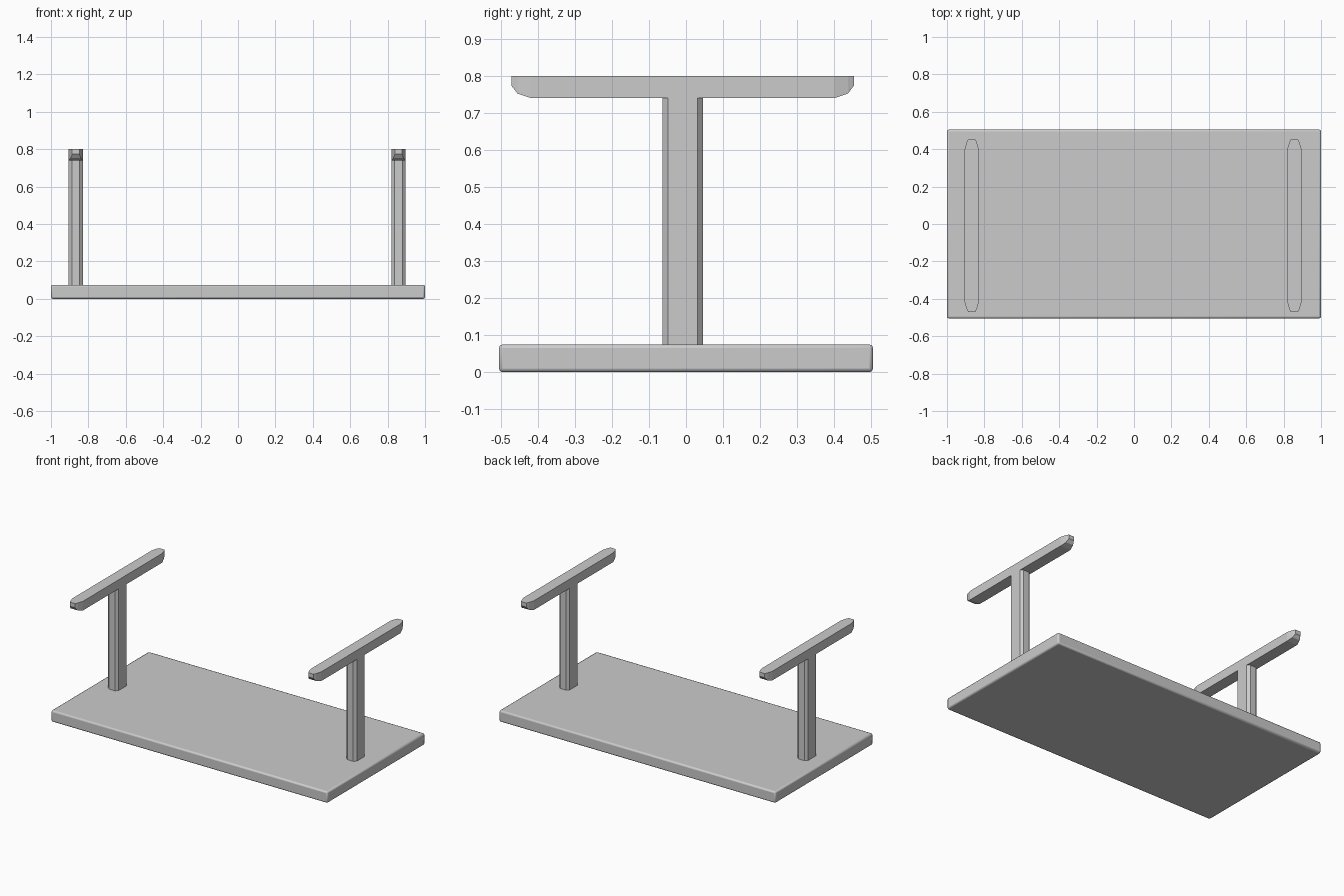
import bpy, bmesh

if "Cube" in bpy.data.objects:
    bpy.data.objects.remove(bpy.data.objects["Cube"])


def loft(name, sections):
    """Closed solid through a list of equal-length point loops."""
    bm = bmesh.new()
    rings = [[bm.verts.new(p) for p in s] for s in sections]
    n = len(rings[0])
    for a, b in zip(rings, rings[1:]):
        for i in range(n):
            j = (i + 1) % n
            bm.faces.new((a[i], a[j], b[j], b[i]))
    bm.faces.new(rings[0])
    bm.faces.new(rings[-1])
    bmesh.ops.recalc_face_normals(bm, faces=bm.faces)
    mesh = bpy.data.meshes.new(name)
    bm.to_mesh(mesh)
    bm.free()
    obj = bpy.data.objects.new(name, mesh)
    bpy.context.collection.objects.link(obj)
    return obj


# Tabletop lying upside down on the ground
bpy.ops.mesh.primitive_cube_add(size=1, location=(0, 0, 0.0375))
top = bpy.context.object
top.name = "tabletop"
top.scale = (2.0, 1.01, 0.075)
bpy.ops.object.transform_apply(location=False, rotation=False, scale=True)
bev = top.modifiers.new("soft_edges", "BEVEL")
bev.width = 0.01
bev.segments = 2
bpy.ops.object.shade_smooth_by_angle()

HALF = 0.0375       # half thickness of post and foot
Y_MID = -0.009      # legs sit slightly off centre

# Post cross-section: rectangle with chamfered front and back
post_profile = [(-HALF, -0.04), (-0.021, -0.055), (0.021, -0.055), (HALF, -0.04),
                (HALF, 0.04), (0.021, 0.055), (-0.021, 0.055), (-HALF, 0.04)]

# Foot stations from tip inwards: (distance, half width, underside height)
tip = [(0.462, 0.019, 0.773), (0.446, 0.027, 0.752), (0.41, HALF, 0.74)]
stations = [(-d, w, z) for d, w, z in tip] + [(d, w, z) for d, w, z in reversed(tip)]

for side, x in (("left", -0.8675), ("right", 0.8575)):
    # Upright post
    loft(side + "_post", [[(x + px, Y_MID + py, z) for px, py in post_profile]
                          for z in (0.07, 0.742)])
    # Long foot bar with tapered, upturned tips
    loft(side + "_foot", [[(x - w, Y_MID + d, z), (x + w, Y_MID + d, z),
                           (x + w, Y_MID + d, 0.8), (x - w, Y_MID + d, 0.8)]
                          for d, w, z in stations])
